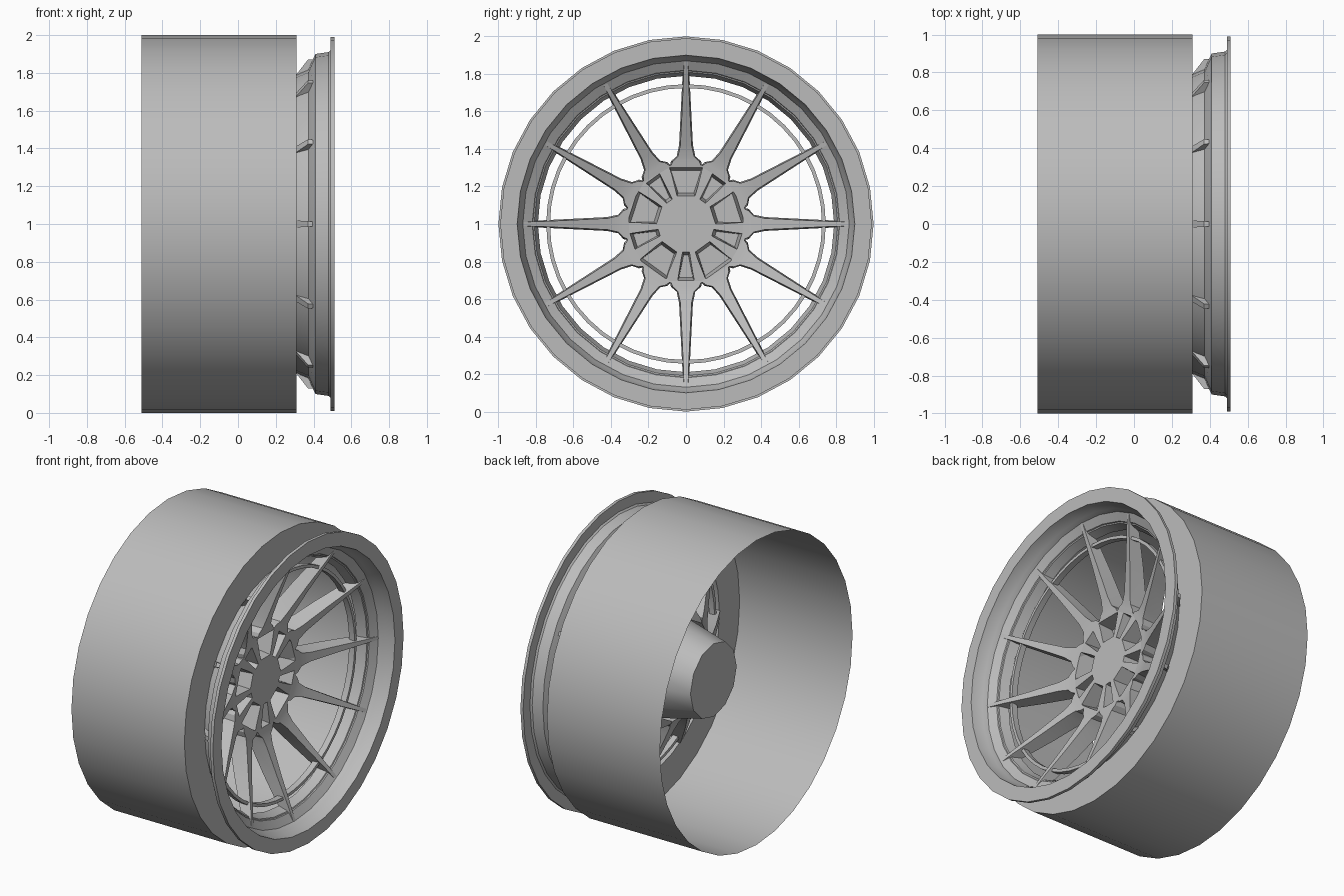
import bpy, bmesh
from math import cos, sin, tan, pi, radians
from mathutils import Vector

cube = bpy.data.objects.get("Cube")
if cube:
    bpy.data.objects.remove(cube, do_unlink=True)

grey = bpy.data.materials.new("wheel grey")
grey.use_nodes = True
grey.diffuse_color = (0.5, 0.5, 0.5, 1)
grey.node_tree.nodes["Principled BSDF"].inputs["Base Color"].default_value = (0.5, 0.5, 0.5, 1)


def polar(x, r, a, side=0):
    """Point on the wheel: x along the axle, r outward at angle a, side tangential."""
    return Vector((x, r * cos(a) - side * sin(a), 1 + r * sin(a) + side * cos(a)))


def finish(bm, name, smooth=30):
    bmesh.ops.recalc_face_normals(bm, faces=bm.faces)
    mesh = bpy.data.meshes.new(name)
    bm.to_mesh(mesh)
    bm.free()
    mesh.materials.append(grey)
    ob = bpy.data.objects.new(name, mesh)
    bpy.context.collection.objects.link(ob)
    if smooth:
        bpy.ops.object.select_all(action='DESELECT')
        ob.select_set(True)
        bpy.context.view_layer.objects.active = ob
        bpy.ops.object.shade_smooth_by_angle(angle=radians(smooth))
    return ob


def revolve(name, profile, segments, closed=False, caps=False):
    bm = bmesh.new()
    rings = [[bm.verts.new(polar(x, r, pi / 2 + 2 * pi * i / segments))
              for i in range(segments)] for x, r in profile]
    pairs = list(zip(rings, rings[1:])) + ([(rings[-1], rings[0])] if closed else [])
    for a, b in pairs:
        for i in range(segments):
            j = (i + 1) % segments
            bm.faces.new((a[i], a[j], b[j], b[i]))
    if caps:
        bm.faces.new(rings[0])
        bm.faces.new(rings[-1])
    return finish(bm, name)


def loft(bm, sections):
    """Closed solid through quad cross-sections."""
    loops = [[bm.verts.new(p) for p in s] for s in sections]
    for a, b in zip(loops, loops[1:]):
        for i in range(4):
            j = (i + 1) % 4
            bm.faces.new((a[i], a[j], b[j], b[i]))
    bm.faces.new(loops[0])
    bm.faces.new(loops[-1])


# Barrel with its inward flange, open at the back
revolve("barrel", [(-0.51, 1), (0.31, 1), (0.31, 0.79)], 32)

# Outer rim: dished wall and flat lip
revolve("rim", [(0.31, 0.79), (0.37, 0.81), (0.395, 0.87), (0.41, 0.90), (0.48, 0.91),
                (0.49, 0.92), (0.49, 0.99), (0.51, 0.99), (0.51, 0.90), (0.46, 0.89),
                (0.44, 0.88), (0.41, 0.87), (0.38, 0.82), (0.33, 0.80)], 32, closed=True)

# Thin ring linking the spokes
revolve("spoke_ring", [(0.30, 0.725), (0.30, 0.745), (0.34, 0.745), (0.34, 0.725)],
        48, closed=True)

# Twelve spokes flaring into the hub: radius, front and back half width, front and back x
stations = [(0.305, 0.083, 0.087, 0.20, 0.04), (0.335, 0.07, 0.08, 0.205, 0.06),
            (0.36, 0.043, 0.05, 0.21, 0.08), (0.42, 0.03, 0.037, 0.23, 0.11),
            (0.60, 0.021, 0.028, 0.30, 0.20), (0.78, 0.013, 0.019, 0.375, 0.30),
            (0.87, 0.011, 0.015, 0.41, 0.37)]
bm = bmesh.new()
for k in range(12):
    a = 2 * pi * k / 12
    loft(bm, [[polar(xf, r, a, -wf), polar(xf, r, a, wf),
               polar(xb, r, a, wb), polar(xb, r, a, -wb)]
              for r, wf, wb, xf, xb in stations])
finish(bm, "spokes")

# Tapered hub
hub = revolve("hub", [(-0.20, 0.24), (0.20, 0.335)], 12, caps=True)

# Alternating wide and narrow pockets cut into the hub face
bm = bmesh.new()
for k in range(10):
    a = pi / 2 + 2 * pi * k / 10
    inner, outer = (0.068, 0.088) if k % 2 == 0 else (0.026, 0.044)
    sections = []
    for x, shrink in ((0.25, -0.008), (0.10, 0.016)):
        lo, hi = 0.15 + shrink, 0.30 - shrink
        wi, wo = inner - shrink / 2, outer - shrink / 2
        sections.append([polar(x, lo, a, -wi * 0.7), polar(x, hi, a, -wo),
                         polar(x, hi, a, wo), polar(x, lo, a, wi * 0.7)])
    loft(bm, sections)
cutter = finish(bm, "pocket_cutter", smooth=0)
cut = hub.modifiers.new("pockets", 'BOOLEAN')
cut.operation = 'DIFFERENCE'
cut.solver = 'EXACT'
cut.object = cutter
bpy.context.view_layer.objects.active = hub
bpy.ops.object.modifier_apply(modifier="pockets")
bpy.data.objects.remove(cutter, do_unlink=True)
